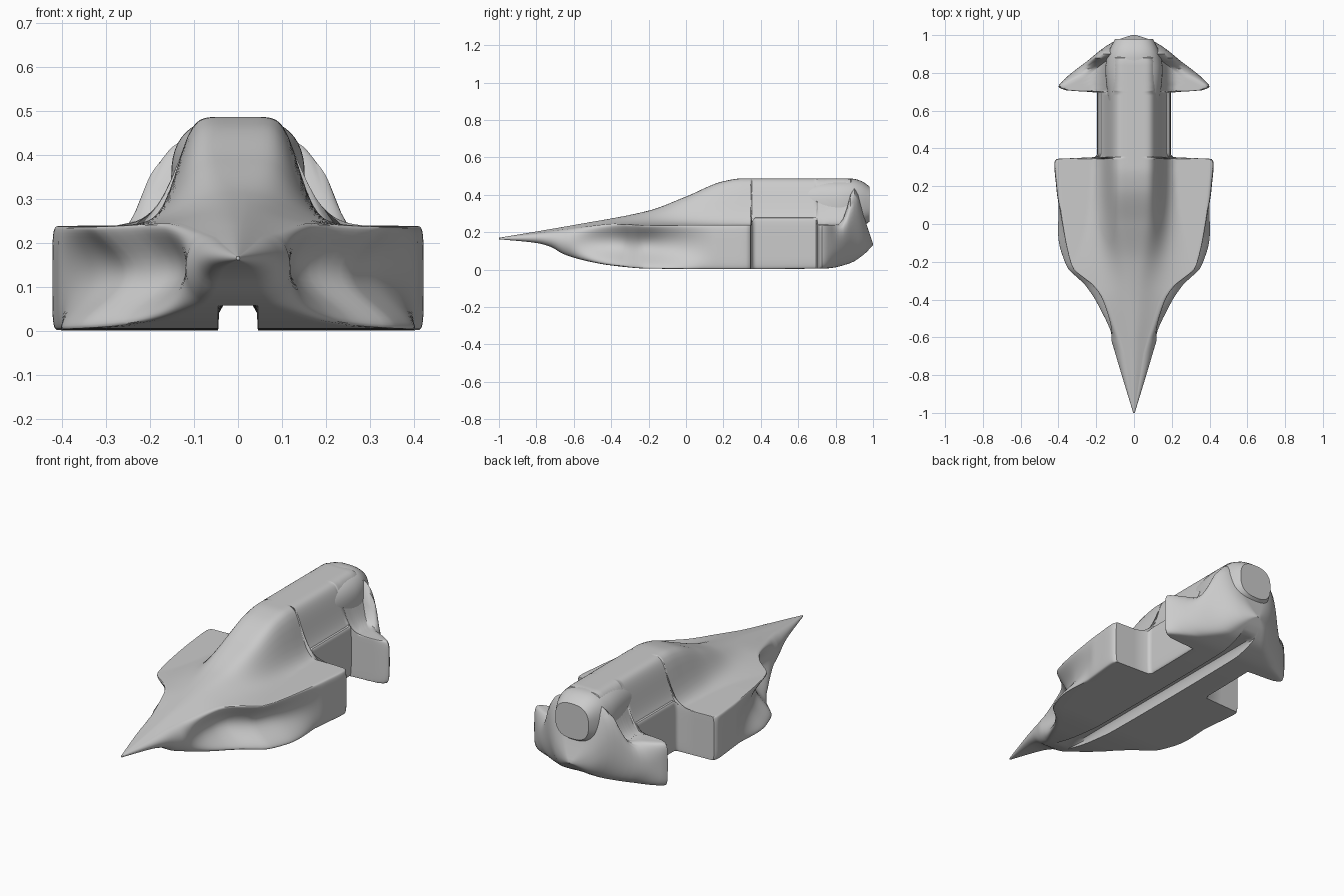
import bpy, bmesh, math

if "Cube" in bpy.data.objects:
    bpy.data.objects.remove(bpy.data.objects["Cube"])

grey = bpy.data.materials.new("hull_grey")
grey.use_nodes = True
grey.diffuse_color = (0.6, 0.6, 0.6, 1)
grey.node_tree.nodes["Principled BSDF"].inputs["Base Color"].default_value = (0.6, 0.6, 0.6, 1)


def curve(keys):
    """Smooth monotone interpolation through (y, value) keys."""
    ys, vs = zip(*keys)
    d = [(vs[i + 1] - vs[i]) / (ys[i + 1] - ys[i]) for i in range(len(ys) - 1)]
    m = [d[0]] + [2 * a * b / (a + b) if a * b > 0 else 0 for a, b in zip(d, d[1:])] + [d[-1]]

    def f(y):
        if y <= ys[0]:
            return vs[0]
        if y >= ys[-1]:
            return vs[-1]
        i = max(k for k in range(len(ys) - 1) if ys[k] <= y)
        h = ys[i + 1] - ys[i]
        t = (y - ys[i]) / h
        return ((1 + 2 * t) * (1 - t) ** 2 * vs[i] + t * (1 - t) ** 2 * h * m[i]
                + t * t * (3 - 2 * t) * vs[i + 1] + t * t * (t - 1) * h * m[i + 1])
    return f


def loft(name, rings):
    """Skin closed rings of equal length and cap both ends."""
    bm = bmesh.new()
    loops = [[bm.verts.new(p) for p in ring] for ring in rings]
    n = len(loops[0])
    for a, b in zip(loops, loops[1:]):
        for i in range(n):
            j = (i + 1) % n
            bm.faces.new((a[i], a[j], b[j], b[i]))
    bm.faces.new(loops[0])
    bm.faces.new(loops[-1])
    bmesh.ops.remove_doubles(bm, verts=bm.verts, dist=0.00005)
    bmesh.ops.recalc_face_normals(bm, faces=bm.faces)
    mesh = bpy.data.meshes.new(name)
    bm.to_mesh(mesh)
    bm.free()
    mesh.materials.append(grey)
    obj = bpy.data.objects.new(name, mesh)
    bpy.context.collection.objects.link(obj)
    bpy.ops.object.select_all(action="DESELECT")
    obj.select_set(True)
    bpy.context.view_layer.objects.active = obj
    bpy.ops.object.shade_smooth_by_angle(angle=math.radians(40))
    return obj


# Hull: outline, wing-top height, underside, ridge and side shape along y
width = curve([(-1, .004), (-.8, .065), (-.6, .125), (-.4, .19), (-.33, .235), (-.28, .295),
               (-.24, .34), (-.18, .36), (0, .39), (.2, .412), (.32, .422), (.345, .41),
               (.354, .21), (.37, .195), (.695, .195), (.708, .36), (.728, .4), (.76, .375),
               (.865, .245), (.95, .135), (.985, .06), (1, .01)])
shoulder = curve([(-1, .168), (-.8, .183), (-.6, .205), (-.35, .235), (0, .238), (.8, .24),
                  (.9, .225), (.96, .19), (1, .135)])
belly = curve([(-1, .162), (-.8, .142), (-.72, .12), (-.66, .085), (-.55, .05), (-.4, .022),
               (-.2, .005), (.3, .002), (.75, .006), (.88, .035), (.95, .08), (1, .13)])
ridge = curve([(-1, .17), (-.6, .238), (-.2, .315), (0, .39), (.2, .472), (.3, .487),
               (.87, .487), (.92, .42), (.96, .26), (1, .137)])
ridge_width = curve([(-1, .005), (-.6, .08), (-.3, .12), (.05, .143), (1, .143)])
ridge_power = curve([(-.6, 2), (-.3, 2.6), (.1, 6), (.3, 7)])
edge_round = curve([(-.4, .05), (-.2, .02), (.69, .02), (.72, .04), (.8, .1), (1, .1)])
edge_power = curve([(-.6, 2), (-.3, 5), (.72, 5), (.8, 2.2)])
scoop = curve([(-.62, 0), (-.45, .05), (-.25, .09), (-.08, .05), (.15, 0)])
lip = curve([(-.6, 0), (-.36, .035), (-.25, .015), (-.1, .03), (.1, 0)])


def hull_ring(y):
    w, zs, zb, h = width(y), shoulder(y), belly(y), ridge(y)
    r = min(edge_round(y), w * .5)
    c, p = ridge_width(y), ridge_power(y)

    def top(x):
        b = 1 / (1 + (x / c) ** p)
        return zs + (h - zs) * max(0, (b - .05) / .95)

    half = [((w - r) * i / 28, top((w - r) * i / 28)) for i in range(29)]
    zt = half[-1][1]
    mid, hh, n = (zt + zb) / 2, (zt - zb) / 2, edge_power(y)
    # Side wall with a hollow scoop above a projecting lower lip
    for i in range(1, 25):
        s = math.cos(math.pi * i / 24)
        x = w - r + r * max(0, 1 - abs(s) ** n) ** (1 / n)
        x -= scoop(y) * (1 - ((s - .1) / 1.1) ** 2) ** 2
        x += lip(y) * max(0, -s) ** 2
        half.append((x, mid + hh * s))
    # Flat underside and central keel channel
    inner = min(.045, half[-1][0] * .6)
    roof = max(zb, .058)
    start = half[-1][0]
    half += [(start + (inner - start) * i / 6, zb) for i in range(1, 7)]
    half += [(inner - .002, zb + (roof - zb) * .7), (inner * .75, roof), (0, roof)]
    left = [(x, y, z) for x, z in half]
    return left + [(-x, y, z) for x, y, z in left[-2:0:-1]]


steps = [-1 + i / 50 for i in range(101)]
steps += [.33, .345, .35, .354, .37, .695, .7, .704, .708, .715, .728, .97, .99, .995]
loft("hull", [hull_ring(y) for y in sorted(set(round(y, 4) for y in steps))])

# Engine barrel with a tapered, flat rear end
barrel_x = curve([(.6, .13), (.82, .152), (.88, .145), (.94, .122), (.98, .1)])
barrel_top = curve([(.6, .47), (.8, .486), (.89, .486), (.94, .472), (.98, .445)])
barrel_base = curve([(.6, .2), (.88, .2), (.95, .235), (.98, .255)])


def barrel_ring(y):
    a, t, b = barrel_x(y), barrel_top(y), barrel_base(y)
    ring = []
    for i in range(48):
        u = 2 * math.pi * i / 48
        cx, cz = math.cos(u), math.sin(u)
        ring.append((a * math.copysign(abs(cx) ** .75, cx), y,
                     (t + b) / 2 + (t - b) / 2 * math.copysign(abs(cz) ** .75, cz)))
    return ring


loft("engine_barrel", [barrel_ring(.6 + .02 * i) for i in range(20)])
